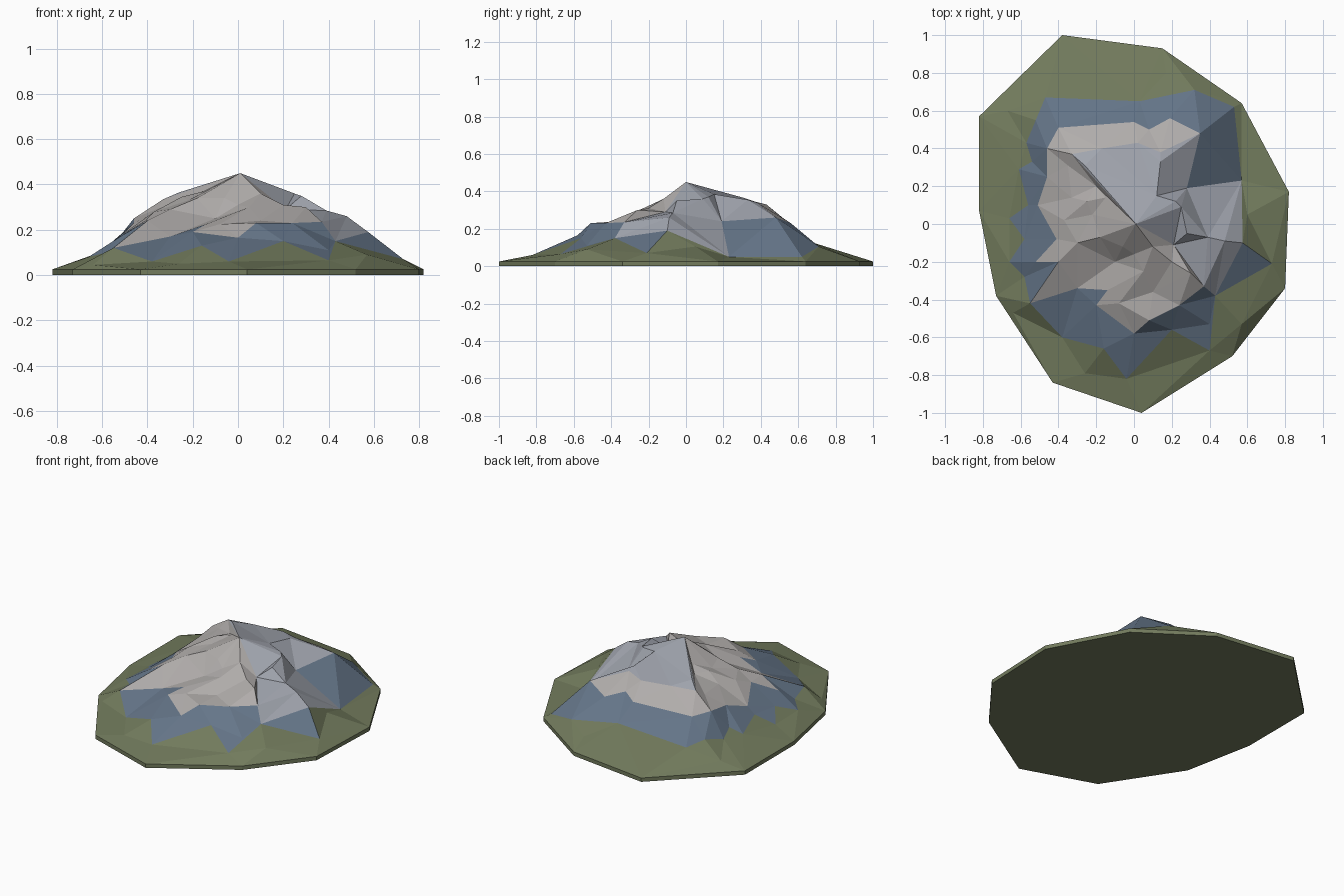
import bpy
from mathutils import Vector
from mathutils.geometry import delaunay_2d_cdt

if "Cube" in bpy.data.objects:
    bpy.data.objects.remove(bpy.data.objects["Cube"])

# Contour loops (x, y, z), clockwise from the back left
RIM = [(-.38, 1), (.15, .93), (.57, .64), (.82, .17), (.80, -.34), (.52, -.70),
       (.04, -1), (-.43, -.84), (-.73, -.38), (-.82, .07), (-.82, .57)]
RIM = [(x, y, .025) for x, y in RIM]
ROCK = [(-.47, .67, .12), (.03, .65, .135), (.32, .71, .105), (.53, .62, .05),
        (.57, .23, .05), (.575, -.1, .19), (.73, -.21, .07), (.43, -.38, .15),
        (.40, -.67, .065), (.2, -.56, .15), (-.04, -.82, .06), (-.16, -.66, .13),
        (-.38, -.60, .06), (-.55, -.42, .12), (-.58, -.28, .10), (-.66, -.2, .08),
        (-.58, -.08, .13), (-.66, .03, .075), (-.56, .1, .14), (-.61, .29, .10),
        (-.54, .33, .14), (-.57, .43, .11), (-.52, .55, .14)]
SNOW = [(-.4, .51, .24), (0, .54, .24), (.08, .5, .27), (.19, .56, .23),
        (.35, .48, .26), (.28, .19, .24), (.57, .23, .05),
        (.575, -.1, .19), (.43, -.38, .15), (.37, -.33, .235), (.24, -.43, .23),
        (.08, -.51, .23), (0, -.58, .165), (-.2, -.43, .19), (-.14, -.35, .225),
        (-.3, -.34, .17), (-.55, -.42, .12), (-.4, -.2, .24), (-.52, -.2, .17),
        (-.41, -.08, .24), (-.51, .1, .18), (-.46, .25, .23), (-.46, .4, .25)]
# Bare stone from the back ridge over the summit and down the right flank
STONE = [(-.33, .37, .335), (-.17, .4, .335), (.02, .43, .33), (.14, .38, .34),
         (.35, .48, .26), (.28, .19, .24), (.57, .23, .05), (.575, -.1, .19),
         (.43, -.38, .15), (.37, -.33, .235), (.21, -.11, .29), (.01, 0, .45)]
# Ridges and hollows
PEAKS = [(-.26, .31, .365), (.14, .33, .355), (.12, .15, .385), (.22, .12, .37),
         (.28, -.05, .35), (.25, .09, .36), (.39, -.07, .285), (.48, -.09, .26),
         (-.06, -.12, .34), (-.1, -.2, .25), (0, -.16, .31), (.2, -.2, .31),
         (.3, -.26, .30), (.1, -.12, .36), (.05, -.25, .30), (.1, -.36, .24),
         (-.08, -.42, .225), (-.25, .12, .345), (-.33, .14, .29), (-.22, .05, .33),
         (-.15, .14, .37), (-.3, -.1, .29), (-.18, -.07, .34), (-.37, .02, .28),
         (-.35, .31, .295), (-.2, .2, .345)]
# Low humps in the meadow
MEADOW = [(-.26, -.79, .05), (-.64, -.47, .045), (.57, -.53, .09), (.4, -.53, .11),
          (.17, .8, .07), (-.67, .6, .06), (.6, .05, .105)]

# One triangulation that keeps the contour loops as edges
pts, edges = [], []
for loop in (RIM, ROCK, SNOW, STONE):
    s, n = len(pts), len(loop)
    pts += loop
    edges += [(s + i, s + (i + 1) % n) for i in range(n)]
pts += PEAKS + MEADOW
v2, _, tris, vo, _, _ = delaunay_2d_cdt(
    [Vector(p[:2]) for p in pts], edges, [], 0, 1e-4)


def height(i):
    if vo[i]:
        return pts[vo[i][0]][2]
    near = sorted(pts, key=lambda p: (Vector(p[:2]) - v2[i]).length)[:2]
    return sum(p[2] for p in near) / 2


verts = [Vector((v.x, v.y, height(i))) for i, v in enumerate(v2)]


def inside(p, loop):
    hit = False
    for a, b in zip(loop, loop[1:] + loop[:1]):
        if (a[1] > p.y) != (b[1] > p.y):
            if p.x < a[0] + (p.y - a[1]) * (b[0] - a[0]) / (b[1] - a[1]):
                hit = not hit
    return hit


groups = {"meadow_base": [], "rock_slopes": [], "snow_cap": [], "bare_stone": []}
for t in tris:
    c = sum((verts[i] for i in t), Vector()) / 3
    if not inside(c, RIM):
        continue
    key = ("bare_stone" if inside(c, STONE) else
           "snow_cap" if inside(c, SNOW) else
           "rock_slopes" if inside(c, ROCK) else "meadow_base")
    groups[key].append([verts[i] for i in t])

# Side wall and underside of the meadow
low = [Vector((x, y, 0)) for x, y, z in RIM]
top = [Vector(p) for p in RIM]
for i in range(len(RIM)):
    j = (i + 1) % len(RIM)
    groups["meadow_base"].append([top[i], low[i], low[j], top[j]])
groups["meadow_base"].append(low)

COLORS = {"meadow_base": (.17, .20, .11, 1), "rock_slopes": (.13, .18, .25, 1),
          "snow_cap": (.44, .42, .41, 1), "bare_stone": (.36, .38, .43, 1)}


def build(name, polys):
    index, faces = {}, []
    for poly in polys:
        faces.append([index.setdefault(tuple(round(c, 5) for c in v), len(index))
                      for v in poly])
    me = bpy.data.meshes.new(name)
    me.from_pydata(list(index), [], faces)
    mat = bpy.data.materials.new(name)
    mat.diffuse_color = COLORS[name]
    mat.use_nodes = True
    mat.node_tree.nodes["Principled BSDF"].inputs["Base Color"].default_value = mat.diffuse_color
    me.materials.append(mat)
    bpy.context.collection.objects.link(bpy.data.objects.new(name, me))


for name, polys in groups.items():
    build(name, polys)
